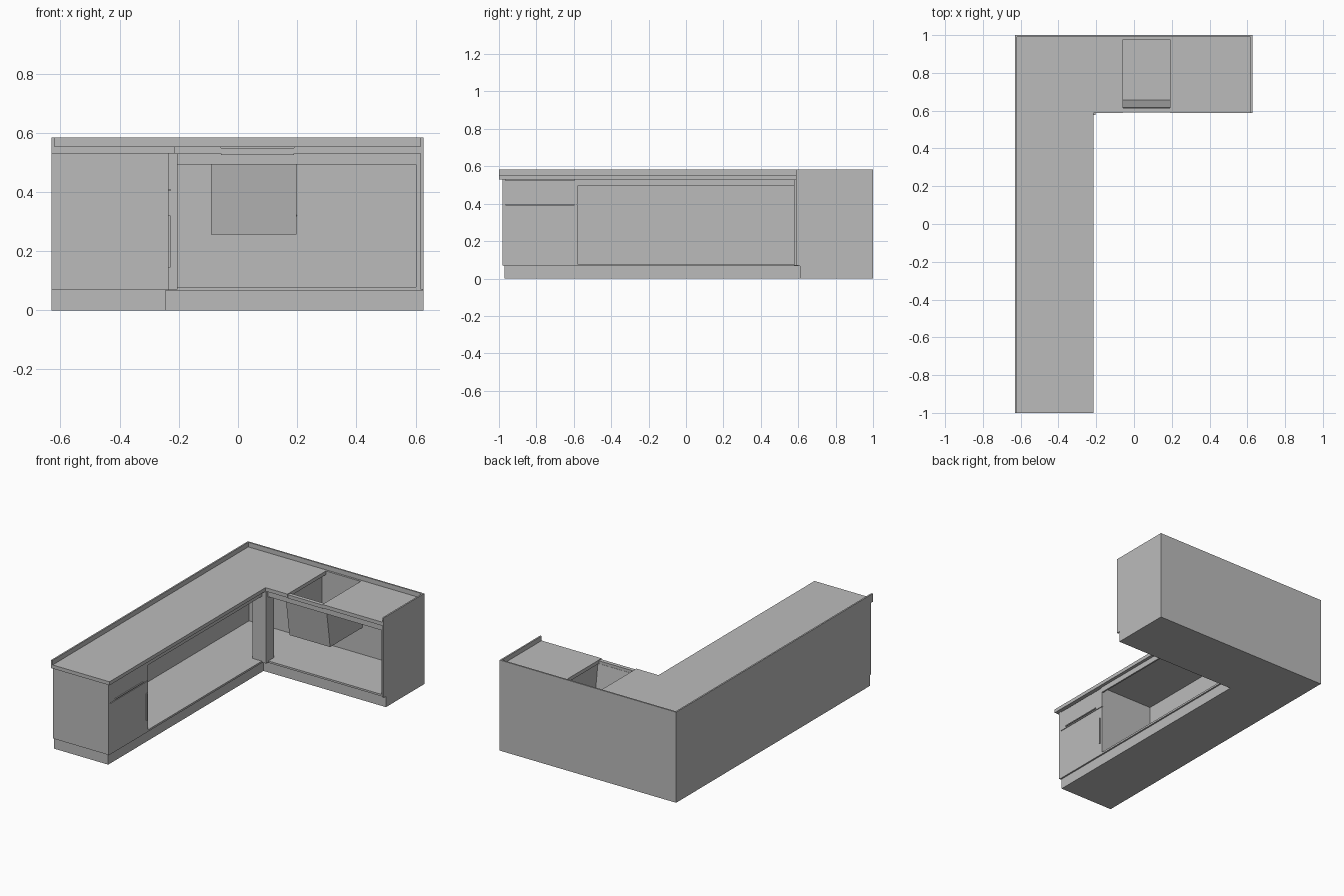
import bpy, bmesh

cube = bpy.data.objects.get("Cube")
if cube:
    bpy.data.objects.remove(cube)

grey = bpy.data.materials.new("plain grey")
grey.use_nodes = True
COLOUR = (0.5, 0.5, 0.5, 1)
grey.diffuse_color = COLOUR
grey.node_tree.nodes["Principled BSDF"].inputs["Base Color"].default_value = COLOUR


def finish(name, bm):
    bmesh.ops.recalc_face_normals(bm, faces=bm.faces)
    mesh = bpy.data.meshes.new(name)
    bm.to_mesh(mesh)
    bm.free()
    mesh.materials.append(grey)
    obj = bpy.data.objects.new(name, mesh)
    bpy.context.collection.objects.link(obj)
    return obj


def box(name, x, y, z):
    bm = bmesh.new()
    bmesh.ops.create_cube(bm, size=1)
    for v in bm.verts:
        v.co = [r[0] if c < 0 else r[1] for c, r in zip(v.co, (x, y, z))]
    return finish(name, bm)


def slab(name, outline, z):
    """Extrude a flat outline between two heights."""
    bm = bmesh.new()
    face = bm.faces.new([bm.verts.new((x, y, z[0])) for x, y in outline])
    out = bmesh.ops.extrude_face_region(bm, geom=[face])["geom"]
    for v in out:
        if isinstance(v, bmesh.types.BMVert):
            v.co.z = z[1]
    return finish(name, bm)


def ell(end, inner_x, inner_y, right=0.627, edge=0):
    """L-shaped plan: long arm on the left, short wing along the back."""
    left, back = -0.63 + edge, 1 - edge
    return [(left, end), (inner_x, end), (inner_x, inner_y),
            (right - edge, inner_y), (right - edge, back), (left, back)]


# Plinth and cabinet floor
slab("plinth", ell(-0.97, -0.245, 0.61), (0, 0.07))
slab("cabinet_floor", ell(-0.975, -0.235, 0.602, edge=0.002), (0.066, 0.078))

# Outer panels
BODY = (0.07, 0.53)
box("long_back_panel", (-0.63, -0.615), (-0.98, 1), BODY)
box("wing_back_panel", (-0.63, 0.627), (0.99, 1), (0, 0.583))
box("right_end_panel", (0.617, 0.627), (0.587, 1), (0.07, 0.583))
box("front_end_panel", (-0.63, -0.235), (-0.982, -0.965), BODY)
box("cabinet_divider", (-0.615, -0.24), (-0.595, -0.583), BODY)

# Open fronts: stiles, top rails and corner fillers
box("right_stile", (0.602, 0.617), (0.6, 0.99), BODY)
box("long_top_rail", (-0.245, -0.235), (-0.583, 0.6), (0.495, 0.53))
box("wing_top_rail", (-0.225, 0.61), (0.6, 0.61), (0.492, 0.53))
box("corner_post", (-0.245, -0.205), (0.578, 0.61), BODY)
box("long_corner_filler", (-0.30, -0.235), (0.578, 0.59), BODY)
box("wing_corner_filler", (-0.217, -0.205), (0.6, 0.66), BODY)

# Drawer and door with slim pulls
box("drawer_front", (-0.25, -0.235), (-0.968, -0.58), (0.397, 0.525))
box("door_front", (-0.25, -0.235), (-0.968, -0.58), (0.072, 0.393))
box("drawer_pull", (-0.235, -0.228), (-0.915, -0.635), (0.403, 0.409))
box("door_pull", (-0.235, -0.228), (-0.598, -0.592), (0.145, 0.32))

# Worktop pieces around the sink opening
TOP = (0.53, 0.553)
HOLE_L, HOLE_R = -0.058, 0.19
slab("main_worktop", [(-0.63, -1), (-0.215, -1), (-0.215, 0.587),
                      (HOLE_L, 0.587), (HOLE_L, 1), (-0.63, 1)], TOP)
box("right_worktop", (HOLE_R, 0.627), (0.587, 1), TOP)
box("sink_front_strip", (HOLE_L, HOLE_R), (0.59, 0.615), (0.525, 0.548))
box("sink_back_strip", (HOLE_L, HOLE_R), (0.977, 1), TOP)

# Raised edge on the wall side
box("long_upstand", (-0.63, -0.62), (-1, 1), (0.53, 0.583))

# Sink basin, open at the top with a leaning front wall
bm = bmesh.new()
rings = []
for z, front in ((0.53, 0.615), (0.257, 0.655)):
    rings.append([bm.verts.new((x, y, z)) for x, y in
                  ((-0.09, front), (0.197, front), (0.197, 0.98), (-0.09, 0.98))])
for i in range(4):
    j = (i + 1) % 4
    bm.faces.new((rings[0][i], rings[0][j], rings[1][j], rings[1][i]))
bm.faces.new(rings[1])
basin = finish("sink_basin", bm)
wall = basin.modifiers.new("wall", 'SOLIDIFY')
wall.thickness = 0.005
wall.offset = 0
